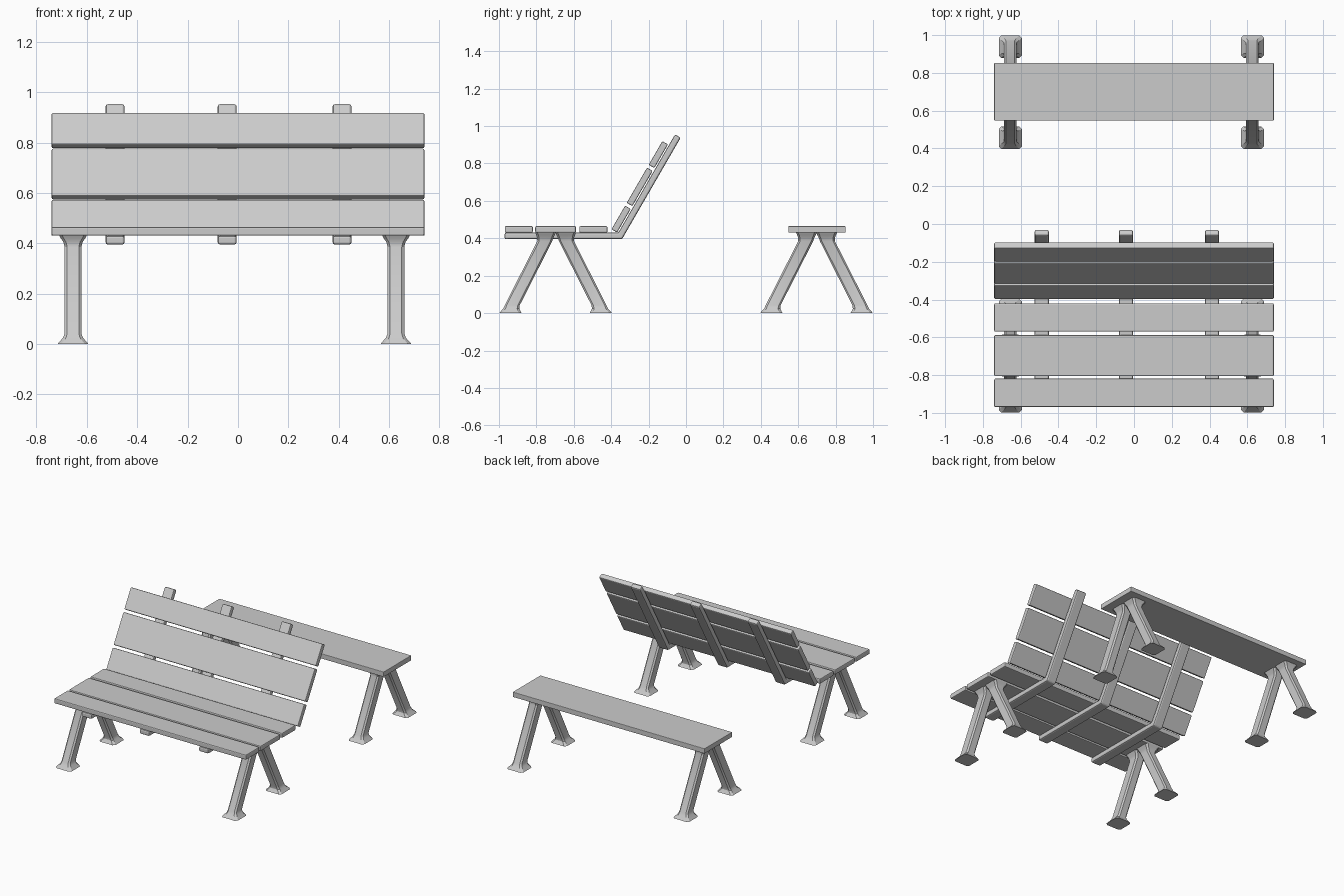
import bpy, bmesh
from math import radians, sin, cos

if "Cube" in bpy.data.objects:
    bpy.data.objects.remove(bpy.data.objects["Cube"])

TILT = radians(60)


def finish(name, bm, bevel=0.0, segs=2):
    bmesh.ops.recalc_face_normals(bm, faces=bm.faces)
    if bevel:
        bmesh.ops.bevel(bm, geom=bm.edges[:], offset=bevel, segments=segs,
                        profile=0.5, affect='EDGES', clamp_overlap=True)
    me = bpy.data.meshes.new(name)
    bm.to_mesh(me)
    bm.free()
    ob = bpy.data.objects.new(name, me)
    bpy.context.collection.objects.link(ob)
    return ob


def plank(name, y, z, depth, thick=0.035, tilt=0.0, bevel=0.006):
    bm = bmesh.new()
    bmesh.ops.create_cube(bm, size=1)
    bmesh.ops.scale(bm, vec=(1.48, depth, thick), verts=bm.verts)
    ob = finish(name, bm, bevel)
    ob.location = (0, y, z)
    ob.rotation_euler.x = tilt
    return ob


def skin(bm, rings):
    """Join equal-length rings of points into a closed solid."""
    vs = [[bm.verts.new(p) for p in r] for r in rings]
    n = len(vs[0])
    for a, b in zip(vs, vs[1:]):
        for i in range(n):
            j = (i + 1) % n
            bm.faces.new((a[i], a[j], b[j], b[i]))
    bm.faces.new(vs[0][::-1])
    bm.faces.new(vs[-1])


def leg(name, x, yc, side):
    # height, outward offset from bench centre, half width x, half depth y, corner chamfer
    sections = [(0.0, 0.241, 0.061, 0.060, 0.014), (0.007, 0.241, 0.056, 0.055, 0.014),
                (0.024, 0.237, 0.040, 0.043, 0.012), (0.042, 0.232, 0.033, 0.040, 0.010),
                (0.385, 0.058, 0.033, 0.040, 0.010), (0.405, 0.055, 0.038, 0.044, 0.010),
                (0.420, 0.054, 0.049, 0.051, 0.012), (0.432, 0.055, 0.055, 0.056, 0.012)]
    rings = []
    for z, off, a, b, c in sections:
        y = yc + side * off
        pts = [(a, c - b), (a, b - c), (a - c, b), (c - a, b),
               (-a, b - c), (-a, c - b), (c - a, -b), (a - c, -b)]
        rings.append([(x + px, y + py, z) for px, py in pts])
    bm = bmesh.new()
    skin(bm, rings)
    ob = finish(name, bm)
    for p in ob.data.polygons:
        p.use_smooth = True
    ob.data.set_sharp_from_angle(angle=radians(30))


# Seat slats of the backed bench
for i, (y, d) in enumerate([(-0.894, 0.15), (-0.697, 0.218), (-0.495, 0.15)]):
    plank(f"seat_slat_{i+1}", y, 0.4475, d)

# Reclined back slats
for i, (t, d) in enumerate([(-0.199, 0.146), (0.0, 0.217), (0.199, 0.146)]):
    plank(f"back_slat_{i+1}", -0.2475 + t * cos(TILT), 0.675 + t * sin(TILT), d, tilt=TILT)

# Bent support bars under the seat and behind the back
ey, ez = -0.352 + 0.617 * cos(TILT), 0.4125 + 0.617 * sin(TILT)
ny, nz = 0.0175 * sin(TILT), -0.0175 * cos(TILT)
profile = [(-0.97, 0.395), (-0.342, 0.395), (ey + ny, ez + nz),
           (ey - ny, ez - nz), (-0.362, 0.43), (-0.97, 0.43)]
for i, x in enumerate((-0.488, -0.043, 0.413)):
    bm = bmesh.new()
    skin(bm, [[(x + s * 0.0375, y, z) for y, z in profile] for s in (-1, 1)])
    finish(f"support_bar_{i+1}", bm, 0.009)

# Plain bench top
plank("flat_bench_top", 0.70, 0.4475, 0.305, bevel=0.003)

# Splayed legs with flared feet
for bench, yc in (("backed_bench", -0.697), ("flat_bench", 0.698)):
    for sx, lr in ((-0.655, "left"), (0.627, "right")):
        for side, fb in ((-1, "front"), (1, "back")):
            leg(f"{bench}_{fb}_{lr}_leg", sx, yc, side)
